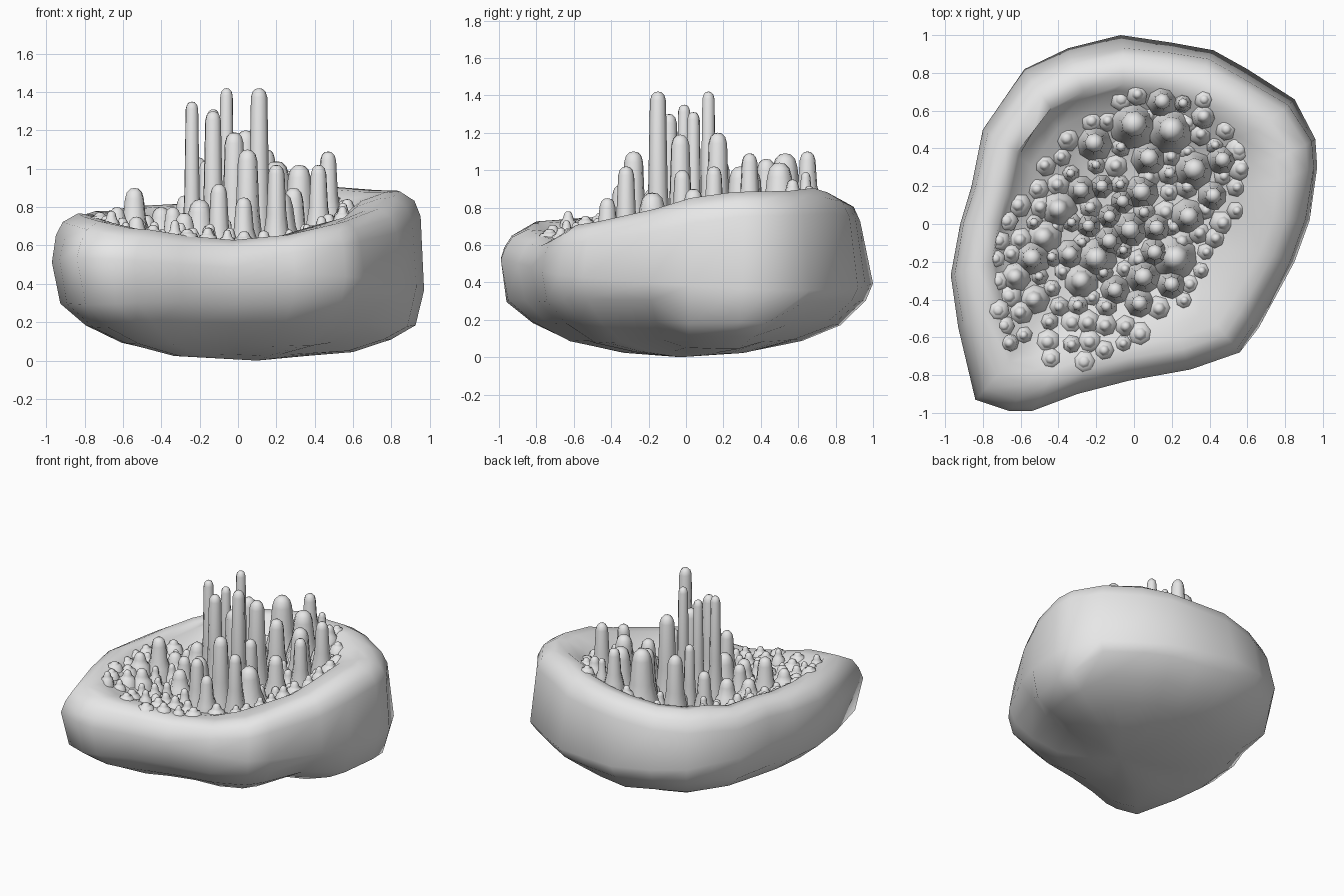
import bpy, bmesh, math, random
from mathutils import Vector, noise
from mathutils.bvhtree import BVHTree

if "Cube" in bpy.data.objects:
    bpy.data.objects.remove(bpy.data.objects["Cube"], do_unlink=True)

random.seed(4)
GREY = (0.8, 0.8, 0.8, 1.0)
stone = bpy.data.materials.new("pale_grey_stone")
stone.use_nodes = True
stone.diffuse_color = GREY
stone.node_tree.nodes["Principled BSDF"].inputs["Base Color"].default_value = GREY


def finish(bm, name, angle):
    """Turn a bmesh into a smooth shaded stone object."""
    bmesh.ops.recalc_face_normals(bm, faces=bm.faces)
    mesh = bpy.data.meshes.new(name)
    bm.to_mesh(mesh)
    bm.free()
    mesh.materials.append(stone)
    obj = bpy.data.objects.new(name, mesh)
    bpy.context.collection.objects.link(obj)
    bpy.ops.object.select_all(action="DESELECT")
    obj.select_set(True)
    bpy.context.view_layer.objects.active = obj
    bpy.ops.object.shade_smooth_by_angle(angle=math.radians(angle))


def bridge(bm, lower, upper):
    """Join two loops of equal length with quads."""
    n = len(lower)
    for i in range(n):
        j = (i + 1) % n
        bm.faces.new((lower[i], lower[j], upper[j], upper[i]))


def cap(bm, loop, point):
    tip = bm.verts.new(point)
    for i in range(len(loop)):
        bm.faces.new((loop[i], loop[(i + 1) % len(loop)], tip))


# Plan outline of the boulder, with the rim height at each point (hundredths)
OUTLINE = [
    (97, 30, 88), (96, 45, 89), (85, 66, 90), (60, 82, 91), (42, 92, 88),
    (20, 96, 86), (-7, 100, 84), (-35, 93, 82), (-58, 82, 81), (-69, 66, 80),
    (-80, 50, 79), (-86, 20, 78), (-92, 0, 77), (-97, -27, 77), (-93, -55, 76),
    (-84, -93, 73), (-66, -99, 70), (-54, -99, 69), (-30, -90, 65),
    (-3, -83, 63), (30, -77, 66), (56, -68, 71), (66, -55, 73),
    (85, -20, 79), (93, 2, 85),
]
FLOOR = 0.54

# Underside rings: scale of the outline and height
UNDERSIDE = [(0.35, 0.03), (0.62, 0.085), (0.82, 0.18), (0.96, 0.3), (1.0, 0.44)]
# Shoulder rings: scale of the outline and fraction of the rim height
SHOULDER = [(0.975, 0.85), (0.94, 0.94), (0.86, 0.995), (0.78, 0.985)]
# Bowl rings: scale of the outline and blend from floor to rim
BOWL = [(0.71, 0.82), (0.62, 0.58), (0.5, 0.34), (0.35, 0.14), (0.18, 0.03)]


def build_rock():
    bm = bmesh.new()
    outline = [tuple(v / 100 for v in row) for row in OUTLINE]
    loops = []
    for scale, height in UNDERSIDE:
        loop = []
        for x, y, rim in outline:
            s, z = scale, height
            if scale == 1.0:
                # the widest line leans up towards the front right
                z -= 0.06 * x + 0.05 * y
            # undercut lump low on the left side, with a notch ahead of it
            elif x > 0.9 and scale > 0.5:
                z *= 0.6
            elif x > 0.6 and -0.3 < y < -0.1:
                s *= 0.93
            co = Vector((x * s, y * s, z))
            if scale < 1.0:
                co += noise.noise_vector(co * 3) * 0.02
                co.z = max(co.z, 0.005)
            loop.append(bm.verts.new(co))
        loops.append(loop)
    for scale, height in SHOULDER:
        loop = []
        for x, y, rim in outline:
            # the back leans inwards above its widest line
            s = scale - 0.06 * max(0, y - 0.4)
            co = Vector((x * s, y * s, rim * height))
            loop.append(bm.verts.new(co + noise.noise_vector(co * 3) * 0.015))
        loops.append(loop)
    for scale, blend in BOWL:
        loop = []
        for x, y, rim in outline:
            co = Vector((x * scale - 0.05, y * scale, FLOOR + (rim - FLOOR) * blend))
            loop.append(bm.verts.new(co + noise.noise_vector(co * 7) * 0.02))
        loops.append(loop)
    for lower, upper in zip(loops, loops[1:]):
        bridge(bm, lower, upper)
    cap(bm, loops[0], (0.1, -0.03, 0))
    cap(bm, loops[-1], (-0.05, 0, FLOOR))
    bmesh.ops.recalc_face_normals(bm, faces=bm.faces)
    tree = BVHTree.FromBMesh(bm)
    finish(bm, "rock_bowl", 65)
    return tree


def ground(tree, x, y):
    return tree.ray_cast(Vector((x, y, 3)), Vector((0, 0, -1)))[0].z


def add_crystal(bm, x, y, radius, base, top, flare, sides=8):
    """Rounded, slightly tapered column with a flared foot."""
    tall = top - base
    dome = min(radius, tall * 0.4)
    foot = min(0.06, tall * 0.3)
    profile = [
        (flare, -0.03), (flare * 0.4 + 0.7, foot), (1.1, tall * 0.4),
        (0.9, tall - dome), (0.72, tall - dome * 0.4), (0.4, tall - dome * 0.08),
    ]
    turn = random.uniform(0, math.pi)
    loops = []
    for grow, z in profile:
        loops.append([
            bm.verts.new((x + math.cos(turn + math.tau * i / sides) * radius * grow,
                          y + math.sin(turn + math.tau * i / sides) * radius * grow,
                          base + z))
            for i in range(sides)])
    for lower, upper in zip(loops, loops[1:]):
        bridge(bm, lower, upper)
    cap(bm, loops[-1], (x, y, top))


# Main columns: x, y, radius, top height (hundredths)
TALL = [
    (11, -15, 5, 142), (-6, 12, 4, 142), (-24, -1, 4, 135), (-13, -9, 5, 130),
    (-13, 4, 4, 131), (-2, -3, 6, 119), (4, 17, 6, 120), (5, -28, 6, 110),
    (20, -32, 5, 102), (-10, -35, 5, 92), (3, -42, 5, 85), (32, 29, 7, 102),
    (47, 34, 5, 109), (42, 15, 5, 102), (-21, 43, 6, 106), (0, 53, 8, 109),
    (20, 50, 8, 104), (15, 65, 5, 110),
]
SHORT = [
    (26, 64, 3, 99), (37, 57, 4, 95), (8, 35, 6, 100), (-28, 18, 5, 86),
    (-40, 8, 6, 80), (-17, 20, 4, 104), (-34, -16, 5, 80), (-54, -18, 6, 90),
    (-48, -7, 6, 76), (-63, -28, 5, 80), (-53, -40, 5, 75), (22, -18, 8, 88),
    (12, -2, 5, 100), (29, 4, 6, 90), (-20, -18, 7, 84), (-28, -30, 6, 77),
    (-66, -63, 3, 78),
]


def build_columns(tree, name, table):
    bm = bmesh.new()
    for x, y, r, top in (tuple(v / 100 for v in row) for row in table):
        add_crystal(bm, x, y, r * 0.95, ground(tree, x, y), top, 1.8)
    finish(bm, name, 60)


def build_nubs(tree):
    """Small crystals filling the bowl between the main columns."""
    bm = bmesh.new()
    placed = [(x / 100, y / 100) for x, y, r, top in TALL + SHORT]
    for _ in range(1500):
        a, d = random.uniform(0, math.tau), math.sqrt(random.random())
        u, v = math.cos(a) * d * 0.83, math.sin(a) * d * 0.54
        # the bowl is longest from its front right to its back left
        x, y = u * 0.62 - v * 0.78 - 0.08, u * 0.78 + v * 0.62 - 0.01
        if any(math.hypot(x - p, y - q) < 0.085 for p, q in placed):
            continue
        placed.append((x, y))
        base = ground(tree, x, y)
        height = random.uniform(0.07, 0.19) * (1.25 - 0.85 * d)
        add_crystal(bm, x, y, random.uniform(0.024, 0.036), base, base + height, 2.1, 7)
    finish(bm, "small_crystals", 60)


tree = build_rock()
build_columns(tree, "tall_crystals", TALL)
build_columns(tree, "short_crystals", SHORT)
build_nubs(tree)
